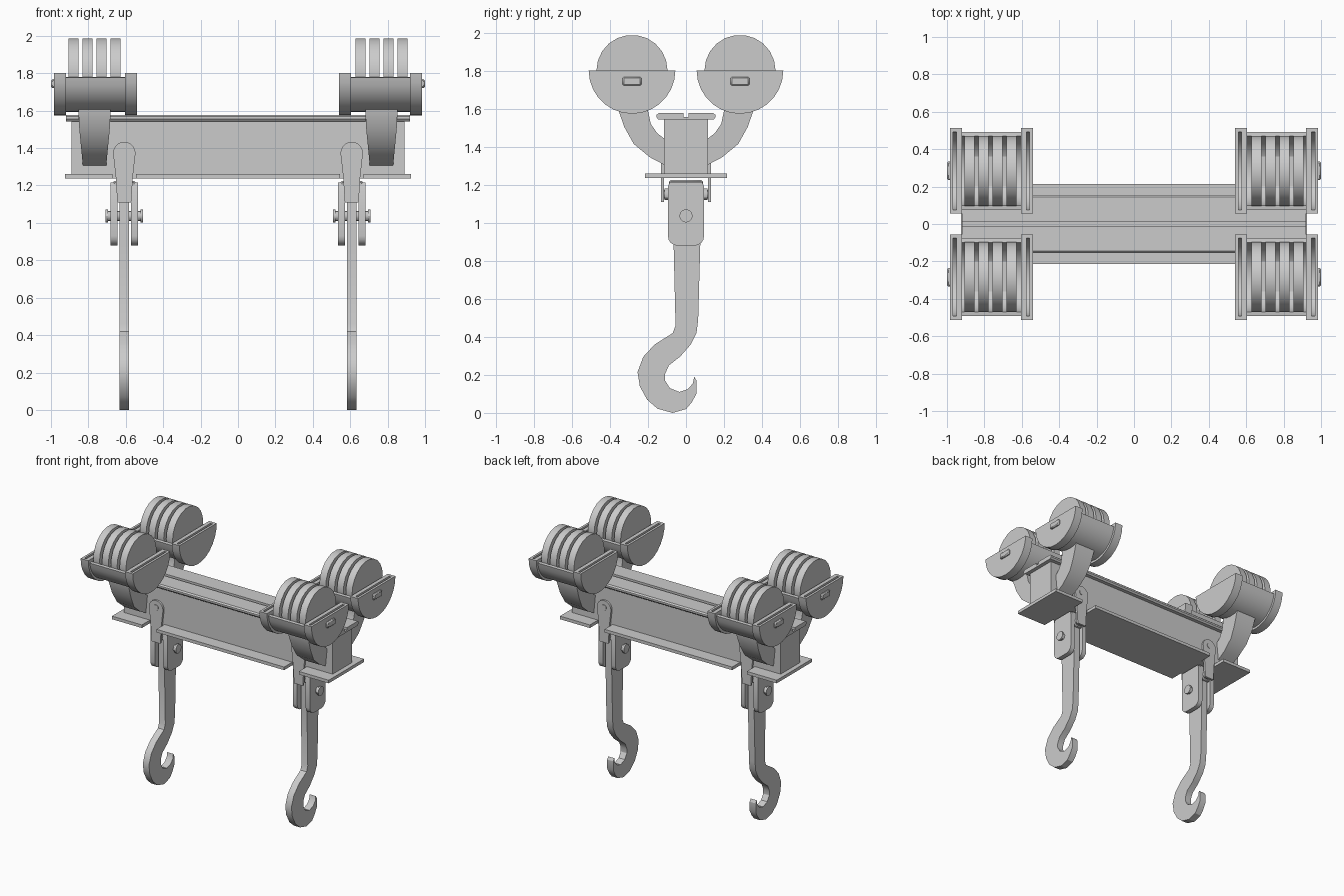
import bpy, bmesh, math
from math import radians, cos, sin

if "Cube" in bpy.data.objects:
    bpy.data.objects.remove(bpy.data.objects["Cube"])


def prism(name, pts, axis, a, b, warp=None, bevel=0):
    """Extrude a 2D outline along an axis: x uses (y,z), y uses (x,z)."""
    bm = bmesh.new()
    def co(u, v, w):
        return (w, u, v) if axis == 'x' else (u, w, v)
    lo = [bm.verts.new(co(u, v, a)) for u, v in pts]
    hi = [bm.verts.new(co(u, v, b)) for u, v in pts]
    n = len(pts)
    bm.faces.new(lo)
    bm.faces.new(hi[::-1])
    for i in range(n):
        j = (i + 1) % n
        bm.faces.new((lo[i], hi[i], hi[j], lo[j]))
    if warp:
        for v in bm.verts:
            warp(v)
    bmesh.ops.recalc_face_normals(bm, faces=bm.faces)
    me = bpy.data.meshes.new(name)
    bm.to_mesh(me)
    bm.free()
    ob = bpy.data.objects.new(name, me)
    bpy.context.collection.objects.link(ob)
    if bevel:
        m = ob.modifiers.new("bevel", 'BEVEL')
        m.width = bevel
        m.segments = 1
    bpy.ops.object.select_all(action='DESELECT')
    ob.select_set(True)
    bpy.context.view_layer.objects.active = ob
    bpy.ops.object.shade_smooth_by_angle(angle=radians(30))
    return ob


def rect(u0, u1, v0, v1):
    return [(u0, v0), (u1, v0), (u1, v1), (u0, v1)]


def arc(cu, cv, r, a0, a1, n):
    return [(cu + r * cos(radians(a0 + (a1 - a0) * i / n)),
             cv + r * sin(radians(a0 + (a1 - a0) * i / n))) for i in range(n + 1)]


def disc(cu, cv, r, n=20):
    return arc(cu, cv, r, 0, 360, n)[:-1]


def half_ring(cu, cv, r0, r1, drop=0):
    return arc(cu, cv, r1, 180 + drop, 360 - drop, 14) + arc(cu, cv, r0, 360 - drop, 180 + drop, 14)


# Beam, grooved top rail
prism("beam", rect(-.117, .117, 1.25, 1.55), 'x', -.89, .89)
prism("top_rail", [(-.145, 1.543), (.145, 1.543), (.155, 1.555), (.155, 1.568), (.145, 1.577),
                   (.014, 1.577), (.014, 1.558), (-.014, 1.558), (-.014, 1.577),
                   (-.145, 1.577), (-.155, 1.568), (-.155, 1.555)], 'x', -.92, .92)

# Bottom plate, split by notches for the hangers
prism("bottom_plate_core", rect(-.117, .117, 1.236, 1.26), 'x', -.7, .7)
for a, b in ((-.925, -.67), (-.545, .545), (.67, .925)):
    prism("bottom_plate", rect(-.215, .215, 1.236, 1.26), 'x', a, b)

hook_pts = [(-.06, 1.11), (-.065, .88), (-.055, .46), (-.07, .42), (-.165, .36), (-.225, .295),
            (-.255, .215), (-.243, .14), (-.205, .07), (-.15, .022), (-.07, 0), (0, .02),
            (.03, .055), (.055, .1), (.055, .17), (.043, .19), (.036, .155), (.01, .125),
            (-.035, .11), (-.085, .13), (-.11, .17), (-.11, .205), (-.09, .25), (-.03, .297),
            (.025, .36), (.055, .42), (.064, .49), (.075, .88), (.075, 1.11)]
clevis_pts = (arc(-.045, .93, .05, 180, 270, 4) + arc(.045, .93, .05, 270, 360, 4)
              + [(.095, 1.19), (.085, 1.215), (-.085, 1.215), (-.095, 1.19)])
arm_pts = [(.36, 1.64), (.358, 1.6), (.325, 1.505), (.275, 1.415), (.19, 1.345), (.11, 1.303),
           (.11, 1.44), (.15, 1.47), (.185, 1.52), (.2, 1.59), (.2, 1.64)]

for sx in (-1, 1):
    cx = .608 * sx
    # Hook with clevis and cross pin
    prism("hook", hook_pts, 'x', cx - .026, cx + .026)
    for s in (-1, 1):
        prism("clevis_plate", clevis_pts, 'x', cx + s * .036, cx + s * .073)
        prism("hook_pin_head", disc(0, 1.037, .035, 12), 'x', cx + s * .088, cx + s * .101)
    prism("clevis_bridge", rect(-.09, .09, 1.115, 1.225), 'x', cx - .06, cx + .06, bevel=.008)
    prism("hook_pin", disc(0, 1.037, .027, 12), 'x', cx - .098, cx + .098)
    prism("clevis_pin", disc(cx, 1.15, .022, 12), 'y', -.13, .13)

    for sy in (-1, 1):
        # Hanger strap and its pivots
        strap = (arc(cx, 1.373, .06, 0, 180, 10)
                 + [(cx - .046, 1.25), (cx - .037, 1.11), (cx + .037, 1.11), (cx + .046, 1.25)])
        prism("hanger_strap", strap, 'y', sy * .115, sy * .132)
        prism("hanger_pivot", disc(cx, 1.38, .022, 12), 'y', sy * .11, sy * .136)
        prism("clevis_pin_collar", disc(cx, 1.15, .031, 12), 'y', sy * .092, sy * .112)

        # Curved arm, narrowing towards the beam
        def taper(v):
            v.co.x = sx * .767 + (v.co.x - sx * .767) * min(1, .72 + .28 * (v.co.z - 1.3) / .25)
        prism("support_arm", [(sy * u, v) for u, v in arm_pts], 'x',
              sx * .767 - .086, sx * .767 + .086, taper)

        # Trough with a slotted flange at each end
        y, z = .284 * sy, 1.802
        prism("roller_trough", half_ring(y, z, .187, .21, 7), 'x', sx * .59, sx * .935)
        for outer, inner in ((.985, .92), (.54, .605)):
            d = 1 if outer > inner else -1
            half = arc(y, z, .228, 180, 360, 14)
            prism("flange_outer", half, 'x', sx * outer, sx * (outer - d * .018))
            prism("flange_rim", half_ring(y, z, .208, .228), 'x', sx * outer, sx * inner)
            prism("flange_inner", half, 'x', sx * (inner + d * .03), sx * inner)

        # Roller discs and end key
        for i in range(4):
            x = .627 + i * .075
            prism("roller_disc", disc(y, z, .187, 22), 'x', sx * x, sx * (x + .054))
        prism("end_key", rect(y - .049, y + .049, 1.722, 1.768), 'x', sx * .975, sx, bevel=.007)
